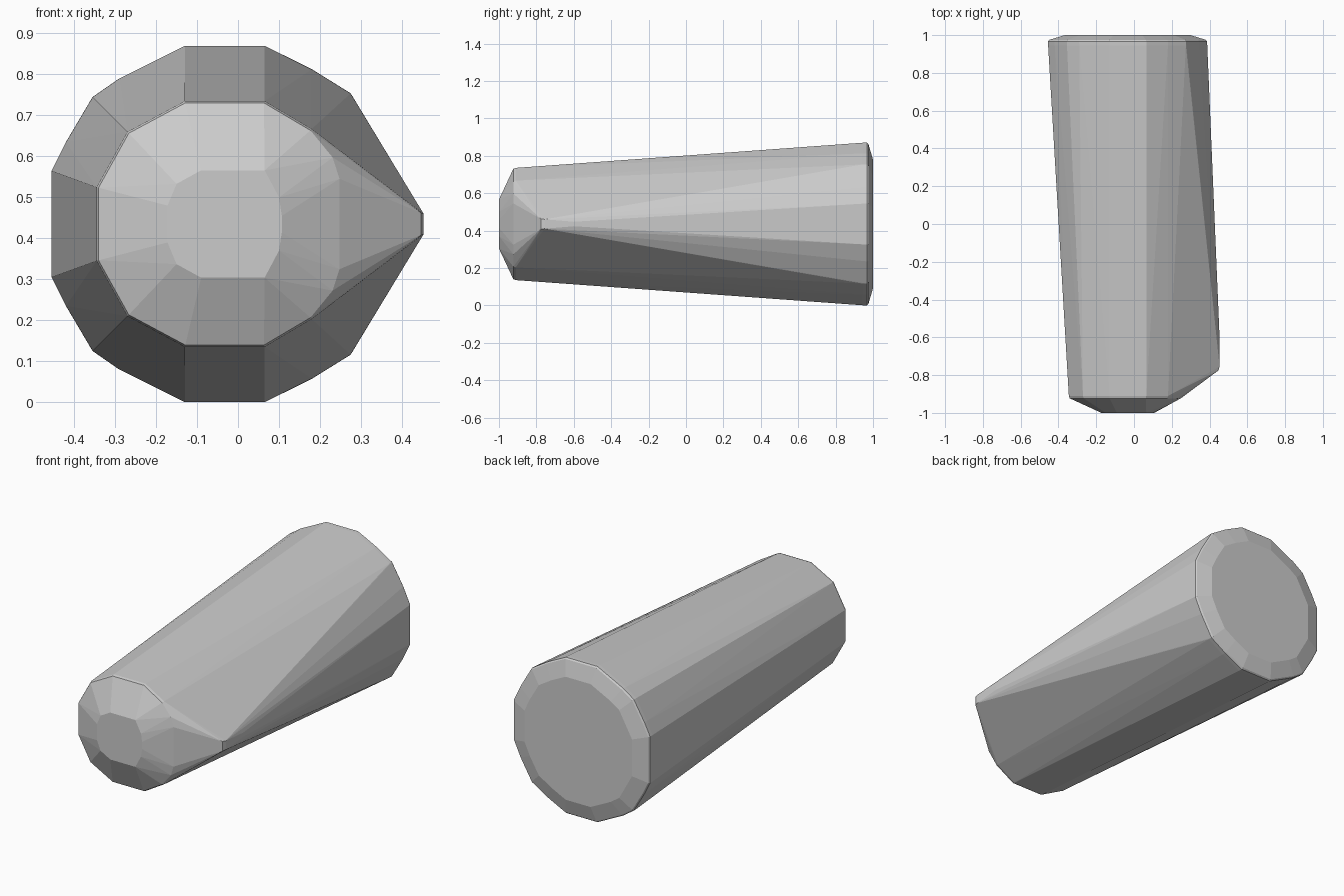
import bpy, bmesh

if "Cube" in bpy.data.objects:
    bpy.data.objects.remove(bpy.data.objects["Cube"])

CZ = 0.435  # height of the long axis


def ring(y, half, cx=0.0, scale=1.0):
    """Mirror an upper half outline (x, height above axis) into a full ring."""
    return [(cx + (x - cx) * scale, y, CZ + s * h * scale)
            for x, h in half for s in (1, -1)]


# Upper half outlines of the wide rear rim and the narrow front rim
rear = [(-0.455, 0.130), (-0.42, 0.20), (-0.355, 0.31), (-0.29, 0.355),
        (-0.13, 0.435), (0.065, 0.435), (0.18, 0.378), (0.275, 0.319),
        (0.345, 0.20), (0.387, 0.110)]
front = [(-0.345, 0.09), (-0.27, 0.225), (-0.13, 0.30), (0.065, 0.30),
         (0.18, 0.232), (0.235, 0.165), (0.252, 0.112)]
nose = [(-0.172, 0.045), (-0.15, 0.098), (-0.09, 0.131), (0.065, 0.131),
        (0.10, 0.065), (0.107, 0.02)]

points = []
# Rear rim with a fine rounded edge, then the flat rear cap
points += ring(0.945, rear, -0.033, 0.999)
points += ring(0.967, rear, -0.033)
points += ring(0.975, rear, -0.033, 0.985)
points += ring(1.0, rear, -0.033, 0.79)
# Front rim and flat nose
points += ring(-0.91, front, -0.035)
points += ring(-0.923, front, -0.035, 0.985)
points += ring(-1.0, nose)
# Side point that sticks out near the front
points += ring(-0.775, [(0.447, 0.027)])
points += ring(-0.755, [(0.453, 0.025)])
points += ring(-0.60, [(0.453, 0.012)])

# Faceted body is the hull around all the rings
bm = bmesh.new()
for p in points:
    bm.verts.new(p)
hull = bmesh.ops.convex_hull(bm, input=bm.verts)
loose = [v for v in bm.verts if not v.link_faces]
bmesh.ops.delete(bm, geom=loose, context='VERTS')
bmesh.ops.dissolve_limit(bm, angle_limit=0.02, verts=bm.verts, edges=bm.edges)
bmesh.ops.recalc_face_normals(bm, faces=bm.faces)

mesh = bpy.data.meshes.new("tapered_body")
bm.to_mesh(mesh)
bm.free()
body = bpy.data.objects.new("tapered_body", mesh)
bpy.context.collection.objects.link(body)
